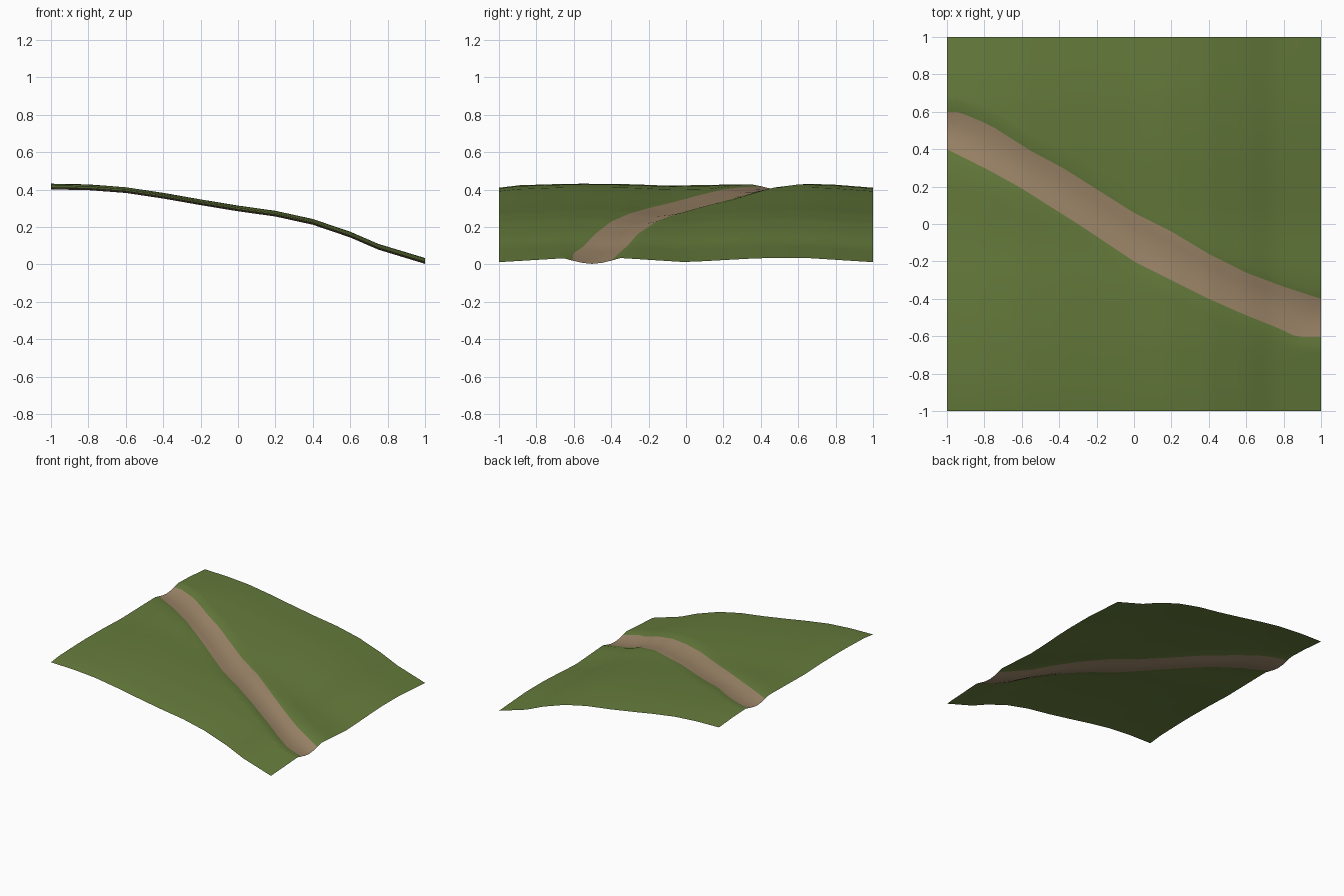
import bpy, math

if "Cube" in bpy.data.objects:
    bpy.data.objects.remove(bpy.data.objects["Cube"])


def interp(pts, t):
    """Piecewise linear lookup in a list of (position, value) pairs."""
    for (a, u), (b, v) in zip(pts, pts[1:]):
        if t <= b:
            return u + (v - u) * max(0, t - a) / (b - a)
    return pts[-1][1]


def material(name, rgb):
    m = bpy.data.materials.new(name)
    m.diffuse_color = (*rgb, 1)
    m.use_nodes = True
    m.node_tree.nodes["Principled BSDF"].inputs["Base Color"].default_value = m.diffuse_color
    return m


# hillside slope along x (crest heights) and path borders in plan
SLOPE = [(-1, .432), (-.8, .428), (-.6, .413), (-.4, .383), (-.2, .348), (0, .315),
         (.2, .287), (.4, .243), (.6, .175), (.75, .11), (1, .034)]
UPPER = [(-1, .6), (-.94, .6), (-.77, .53), (-.55, .39), (-.38, .3), (0, .06),
         (.2, -.04), (.4, -.16), (.6, -.26), (.8, -.335), (1, -.4)]
LOWER = [(-1, .4), (-.78, .29), (-.6, .19), (-.3, 0), (0, -.2), (.2, -.3),
         (.4, -.4), (.58, -.48), (.78, -.56), (.87, -.605), (1, -.605)]
# gentle dips across y at the high end and at the low end
DIP_HIGH = [(-1, .022), (-.9, .009), (-.6, 0), (-.3, .003), (-.1, .011), (.3, .004),
            (.65, .001), (.8, .006), (1, .022)]
DIP_LOW = [(-1, .022), (-.65, .001), (-.35, 0), (0, .022), (.4, 0), (.65, 0), (1, .022)]
BANK = .05


def height(x, y, groove):
    t = (x + 1) / 2
    dip = interp(DIP_HIGH, y) * (1 - t) + interp(DIP_LOW, y) * t
    # keep the banks beside the path even, and carve the path itself
    return max(0, interp(SLOPE, x) - dip * (1 - min(1, groove / .015)) - groove)


# terrain sheet: rows follow the path borders
N, SIDE = 40, 12
verts, faces, is_path = [], [], []
for i in range(N + 1):
    x = -1 + 2 * i / N
    lo, up = interp(LOWER, x), interp(UPPER, x)
    row = [(-1 + (lo - BANK + 1) * k / SIDE, 0) for k in range(SIDE + 1)]
    row += [(lo + (up - lo) * k / 4, g) for k, g in enumerate((.014, .026, .031, .026, .014))]
    row += [(up + BANK + (1 - up - BANK) * k / SIDE, 0) for k in range(SIDE + 1)]
    verts += [(x, y, height(x, y, g)) for y, g in row]
R = len(row)
for i in range(N):
    for j in range(R - 1):
        a = i * R + j
        faces.append((a, a + R, a + R + 1, a + 1))
        is_path.append(SIDE + 1 <= j < SIDE + 5)

mesh = bpy.data.meshes.new("hillside_with_path")
mesh.from_pydata(verts, [], faces)
mesh.materials.append(material("grass green", (.132, .2, .045)))
mesh.materials.append(material("dirt brown", (.35, .245, .145)))
for p in mesh.polygons:
    p.material_index = int(is_path[p.index])
    p.use_smooth = True
hill = bpy.data.objects.new("hillside_with_path", mesh)
bpy.context.collection.objects.link(hill)
